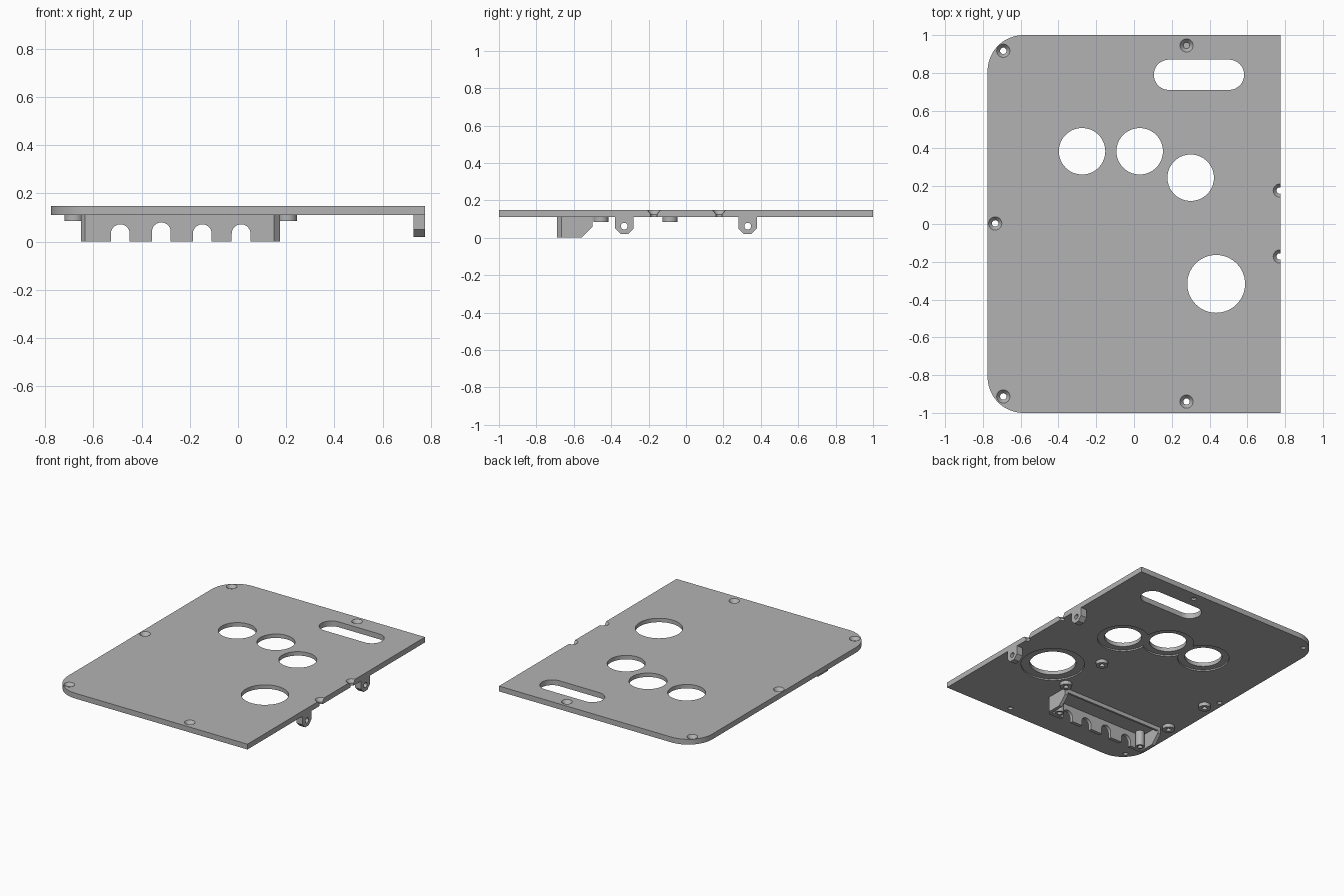
import bpy, bmesh, math
from mathutils import Matrix

if "Cube" in bpy.data.objects:
    bpy.data.objects.remove(bpy.data.objects["Cube"])

grey = bpy.data.materials.new("plain grey")
grey.diffuse_color = (0.45, 0.45, 0.45, 1)
grey.use_nodes = True
grey.node_tree.nodes["Principled BSDF"].inputs["Base Color"].default_value = grey.diffuse_color
BOTTOM, TOP = 0.11, 0.148


def arc(cx, cy, r, a0=0, a1=360, n=48):
    full = a1 - a0 == 360
    return [(cx + r * math.cos(math.radians(a0 + (a1 - a0) * i / n)),
             cy + r * math.sin(math.radians(a0 + (a1 - a0) * i / n)))
            for i in range(n if full else n + 1)]


def rect(x0, x1, y0, y1):
    return [(x0, y0), (x1, y0), (x1, y1), (x0, y1)]


def finish(name, bm):
    bmesh.ops.recalc_face_normals(bm, faces=bm.faces)
    me = bpy.data.meshes.new(name)
    bm.to_mesh(me)
    bm.free()
    me.materials.append(grey)
    ob = bpy.data.objects.new(name, me)
    bpy.context.collection.objects.link(ob)
    return ob


def prism(name, pts, lo, hi, axis="z"):
    """Extrude a 2D outline along an axis from lo to hi."""
    place = {"z": lambda a, b, t: (a, b, t),
             "x": lambda a, b, t: (t, a, b),
             "y": lambda a, b, t: (a, t, b)}[axis]
    bm = bmesh.new()
    v0 = [bm.verts.new(place(a, b, lo)) for a, b in pts]
    v1 = [bm.verts.new(place(a, b, hi)) for a, b in pts]
    bm.faces.new(v0)
    bm.faces.new(v1)
    for i in range(len(pts)):
        j = (i + 1) % len(pts)
        bm.faces.new((v0[i], v0[j], v1[j], v1[i]))
    return finish(name, bm)


def cone(name, x, y, z0, z1, r0, r1):
    bm = bmesh.new()
    bmesh.ops.create_cone(bm, cap_ends=True, segments=32, radius1=r0, radius2=r1,
                          depth=z1 - z0, matrix=Matrix.Translation((x, y, (z0 + z1) / 2)))
    return finish(name, bm)


def activate(ob):
    bpy.ops.object.select_all(action="DESELECT")
    ob.select_set(True)
    bpy.context.view_layer.objects.active = ob


def cut(ob, cutters):
    activate(ob)
    for c in cutters:
        m = ob.modifiers.new("cut", "BOOLEAN")
        m.operation, m.solver, m.object = "DIFFERENCE", "EXACT", c
        bpy.ops.object.modifier_apply(modifier=m.name)
        bpy.data.objects.remove(c)


# Panel: rounded corners on the left, square on the right
panel = prism("panel", [(0.775, -1), (0.775, 1)] + arc(-0.585, 0.81, 0.19, 90, 180, 20)
              + arc(-0.585, -0.81, 0.19, 180, 270, 20), BOTTOM, TOP)
cutters = []
# Round openings, each with a shallow recess on the underside
for x, y, r, ring in [(-0.275, 0.385, 0.123, 0.17), (0.03, 0.385, 0.123, 0.17),
                      (0.30, 0.245, 0.123, 0.17), (0.435, -0.317, 0.153, 0.21)]:
    cutters.append(prism("opening", arc(x, y, r, n=64), 0, 0.3))
    cutters.append(prism("recess", arc(x, y, ring, n=64), 0.05, BOTTOM + 0.01))
# Long slot
cutters.append(prism("slot", arc(0.503, 0.79, 0.08, -90, 90, 24)
                     + arc(0.185, 0.79, 0.08, 90, 270, 24), 0, 0.3))
# Countersunk screw holes
for x, y in [(-0.692, 0.917), (0.278, 0.945), (-0.735, 0.003), (-0.692, -0.913),
             (0.278, -0.94), (0.772, 0.177), (0.772, -0.172)]:
    cutters.append(prism("screw_hole", arc(x, y, 0.017, n=32), 0, 0.3))
    cutters.append(cone("countersink", x, y, 0.125, 0.158, 0.017, 0.043))
cut(panel, cutters)

# Cable bracket: chamfered open box with a sloped rear
bracket = prism("cable_bracket", [(-0.635, -0.69), (0.15, -0.69), (0.175, -0.665),
                                  (0.175, -0.5), (-0.65, -0.5), (-0.65, -0.67)], 0, BOTTOM)
cutters = [
    prism("inside", rect(-0.625, 0.15, -0.665, -0.515), -0.1, 0.2),
    prism("rear_slope", [(-0.56, 0), (-0.5, 0.06), (-0.4, 0.16), (-0.4, -0.1), (-0.56, -0.1)],
          -0.8, 0.3, "x"),
    prism("rear_gap", rect(-0.625, 0.15, -0.52, -0.45), -0.1, 0.082),
]
for x, top in [(-0.488, 0.072), (-0.318, 0.08), (-0.148, 0.072), (0.013, 0.072)]:
    cutters.append(prism("arch", [(x - 0.039, -0.1), (x + 0.039, -0.1)]
                         + arc(x, top - 0.039, 0.039, 0, 180, 24), -0.8, -0.64, "y"))
cut(bracket, cutters)

# Screw posts inside the bracket and short standoffs behind it
for name, spots, r, z in [("bracket_post", [(0.11, -0.636), (-0.585, -0.636)], 0.03, 0.0),
                          ("standoff", [(x, y) for x in (-0.68, 0.205)
                                        for y in (-0.455, -0.085)], 0.04, 0.085)]:
    for x, y in spots:
        post = prism(name, arc(x, y, r, n=32), z, BOTTOM)
        cut(post, [prism("bore", arc(x, y, 0.017, n=24), z - 0.1, BOTTOM - 0.003)])

# Hinge lugs under the right edge
for y in (-0.33, 0.33):
    lug = prism("hinge_lug", [(y - 0.05, BOTTOM), (y - 0.05, 0.05), (y - 0.02, 0.02),
                              (y + 0.02, 0.02), (y + 0.05, 0.05), (y + 0.05, BOTTOM)],
                0.728, 0.775, "x")
    cut(lug, [prism("pin_hole", arc(y, 0.062, 0.018, n=32), 0.6, 0.9, "x")])

# Smooth the round walls, keep the edges sharp
for ob in list(bpy.context.scene.objects):
    activate(ob)
    bpy.ops.object.shade_smooth_by_angle(angle=math.radians(30))
